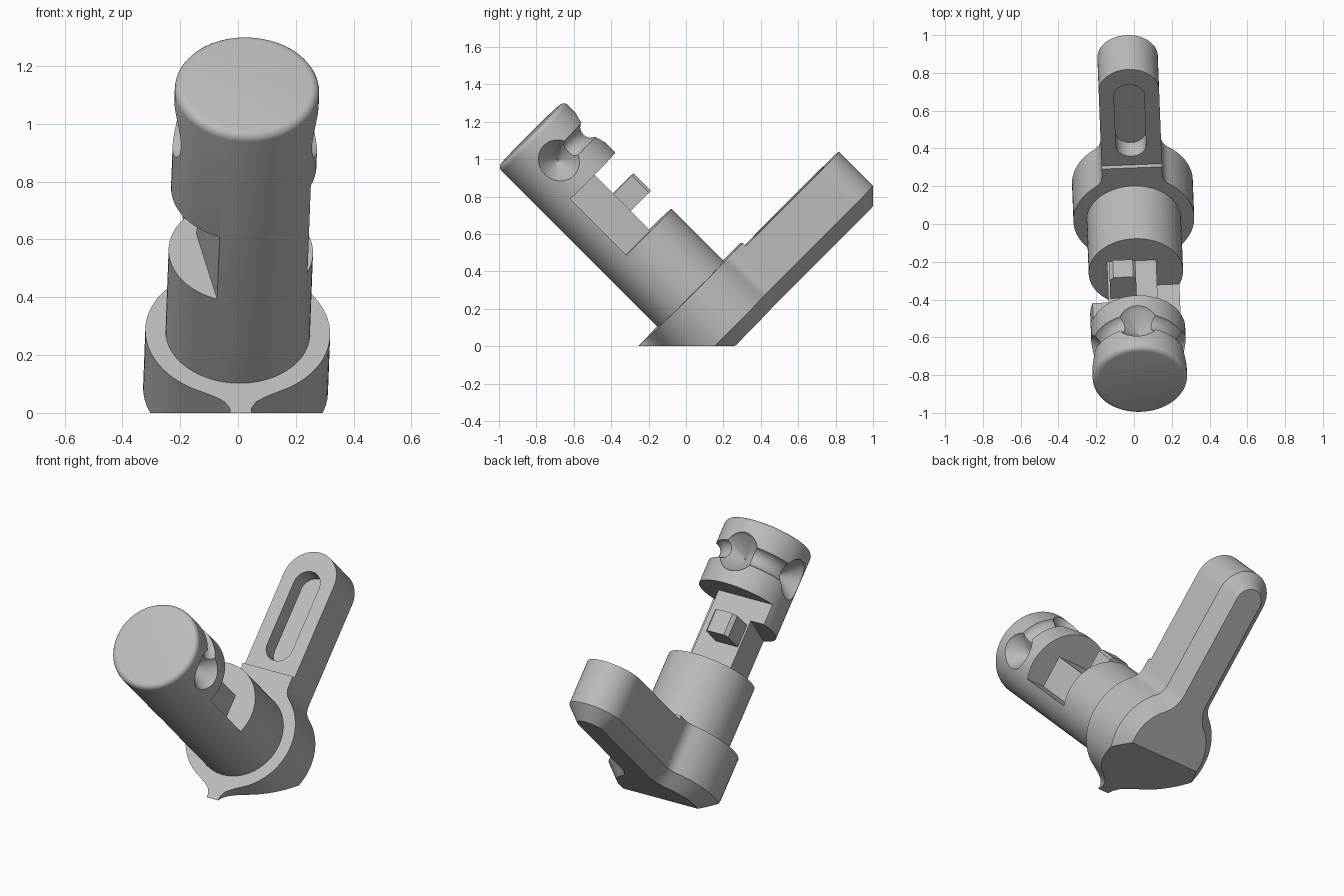
import bpy, bmesh
from math import sin, cos, pi, radians, atan2, hypot
from mathutils import Matrix

old = bpy.data.objects.get("Cube")
if old:
    bpy.data.objects.remove(old, do_unlink=True)

grey = bpy.data.materials.new("plain_grey")
grey.use_nodes = True
colour = (0.5, 0.5, 0.5, 1)
grey.diffuse_color = colour
grey.node_tree.nodes["Principled BSDF"].inputs["Base Color"].default_value = colour

# Local frame: x across, y along the lever, z along the shaft
POSE = Matrix.Rotation(radians(2.2), 4, 'Z') @ Matrix.Rotation(radians(45), 4, 'X')
AXIS = 0.215       # shaft axis along the lever direction
SHAFT_R, HUB_R, LEVER_R = 0.25, 0.32, 0.16
TIP = 1.155        # centre of the rounded lever end
FILLET = 0.09


def loft(name, rings):
    """Skin a closed solid through rings with equal point counts."""
    bm = bmesh.new()
    loops = [[bm.verts.new(p) for p in ring] for ring in rings]
    n = len(loops[0])
    for a, b in zip(loops, loops[1:]):
        for i in range(n):
            j = (i + 1) % n
            bm.faces.new((a[i], a[j], b[j], b[i]))
    bm.faces.new(loops[0])
    bm.faces.new(loops[-1])
    bmesh.ops.recalc_face_normals(bm, faces=bm.faces)
    mesh = bpy.data.meshes.new(name)
    bm.to_mesh(mesh)
    bm.free()
    mesh.materials.append(grey)
    obj = bpy.data.objects.new(name, mesh)
    bpy.context.collection.objects.link(obj)
    obj.matrix_world = POSE
    return obj


def prism(name, outline, z0, z1):
    return loft(name, [[(x, y, z) for x, y in outline] for z in (z0, z1)])


def arc(cx, cy, r, a0, a1, steps):
    return [(cx + r * cos(a0 + (a1 - a0) * i / steps),
             cy + r * sin(a0 + (a1 - a0) * i / steps)) for i in range(steps + 1)]


def cut(obj, *cutters):
    """Subtract the cutters for good, then delete them."""
    for c in cutters:
        c.hide_render = True
        mod = obj.modifiers.new("cut", 'BOOLEAN')
        mod.operation, mod.solver, mod.object = 'DIFFERENCE', 'EXACT', c
    bpy.context.view_layer.update()
    graph = bpy.context.evaluated_depsgraph_get()
    mesh = bpy.data.meshes.new_from_object(obj.evaluated_get(graph))
    obj.modifiers.clear()
    obj.data = mesh
    for c in cutters:
        bpy.data.objects.remove(c, do_unlink=True)


def ground_cut():
    tri = [(-2, 2), (2, -2), (-2, -2)]
    return loft("ground_cutter", [[(x, y, z) for y, z in tri] for x in (-1, 1)])


def lever_outline(d):
    """Hub circle blended into the rounded lever, inset by d."""
    fx = LEVER_R + FILLET
    dy = ((HUB_R + FILLET) ** 2 - fx ** 2) ** 0.5
    t, fy = atan2(dy, fx), AXIS + dy
    pts = arc(0, TIP, LEVER_R - d, 0, pi, 24)
    pts += arc(-fx, fy, FILLET + d, 0, -t, 8)
    pts += arc(0, AXIS, HUB_R - d, pi - t, 2 * pi + t, 56)[1:-1]
    pts += arc(fx, fy, FILLET + d, pi + t, pi, 8)
    return pts


# Hub and lever, chamfered around the underside
lever = loft("hub_and_lever", [[(x, y, z) for x, y in lever_outline(d)]
             for z, d in ((-0.178, 0.078), (-0.1, 0), (0.18, 0))])
step = prism("step_cutter", [(-1, 0.6), (1, 0.6), (1, 2), (-1, 2)], 0.157, 0.5)
slot = prism("slot_cutter", arc(0, 1.12, 0.08, 0, pi, 16)
             + arc(0, 0.745, 0.08, pi, 2 * pi, 16), 0.055, 0.5)
cut(lever, step, slot, ground_cut())

# Small pointer at the foot of the hub
side = [(0.035, -0.22), (0.038, -0.155), (0.055, -0.125), (0.085, -0.103), (0.14, -0.072)]
pointer = prism("pointer", [(-x, y) for x, y in side] + [(x, y) for x, y in reversed(side)],
                0.02, 0.18)
cut(pointer, ground_cut())

# Shaft with a rounded end
END, ROUND = 1.39, 0.03
profile = [(SHAFT_R, 0.1)] + [(SHAFT_R - ROUND + r, z) for r, z in
                              arc(0, END - ROUND, ROUND, 0, pi / 2, 5)]
shaft = loft("shaft", [[(x, y, z) for x, y in arc(0, AXIS, r, 0, 2 * pi, 72)[:-1]]
                       for r, z in profile])

# Waist: a flat with a lower ledge on one side and a slanted relief on the other
flat = prism("flat_cutter", [(0.11, 0.113), (0.5, 0.113), (0.5, 0.6),
                             (-0.5, 0.6), (-0.5, 0.3), (0.11, 0.3)], 0.575, 1.0)
relief = prism("relief_cutter", [(-0.08, -0.06), (-0.155, 0.32),
                                 (-0.4, 0.32), (-0.4, -0.06)], 0.575, 0.88)

# Groove around half of the head, joining three conical dimples
HEAD = 1.19
groove = loft("groove_cutter", [
    [(r * cos(a), AXIS + r * sin(a), z) for r, z in arc(0.262, HEAD, 0.055, 0, 2 * pi, 16)[:-1]]
    for a in [pi * i / 32 for i in range(33)]])


def dimple(angle):
    rings = []
    for dist, r in ((0.14, 0.005), (0.225, 0.105), (0.35, 0.15)):
        rings.append([(dist * cos(angle) - p * sin(angle),
                       AXIS + dist * sin(angle) + p * cos(angle), HEAD + q)
                      for p, q in arc(0, 0, r, 0, 2 * pi, 32)[:-1]])
    return loft("dimple_cutter", rings)


cut(shaft, flat, relief, groove, *[dimple(a) for a in (0, pi / 2, pi)])

# Peg standing on the waist flat
peg = prism("peg", [(-0.14, 0.27), (0, 0.27), (0, 0.44), (-0.015, 0.455),
                    (-0.12, 0.455), (-0.14, 0.435)], 0.72, 0.85)

# Smooth shading with crisp edges
bpy.ops.object.select_all(action='DESELECT')
for obj in (lever, pointer, shaft, peg):
    obj.select_set(True)
    bpy.context.view_layer.objects.active = obj
bpy.ops.object.shade_smooth_by_angle(angle=radians(30))
